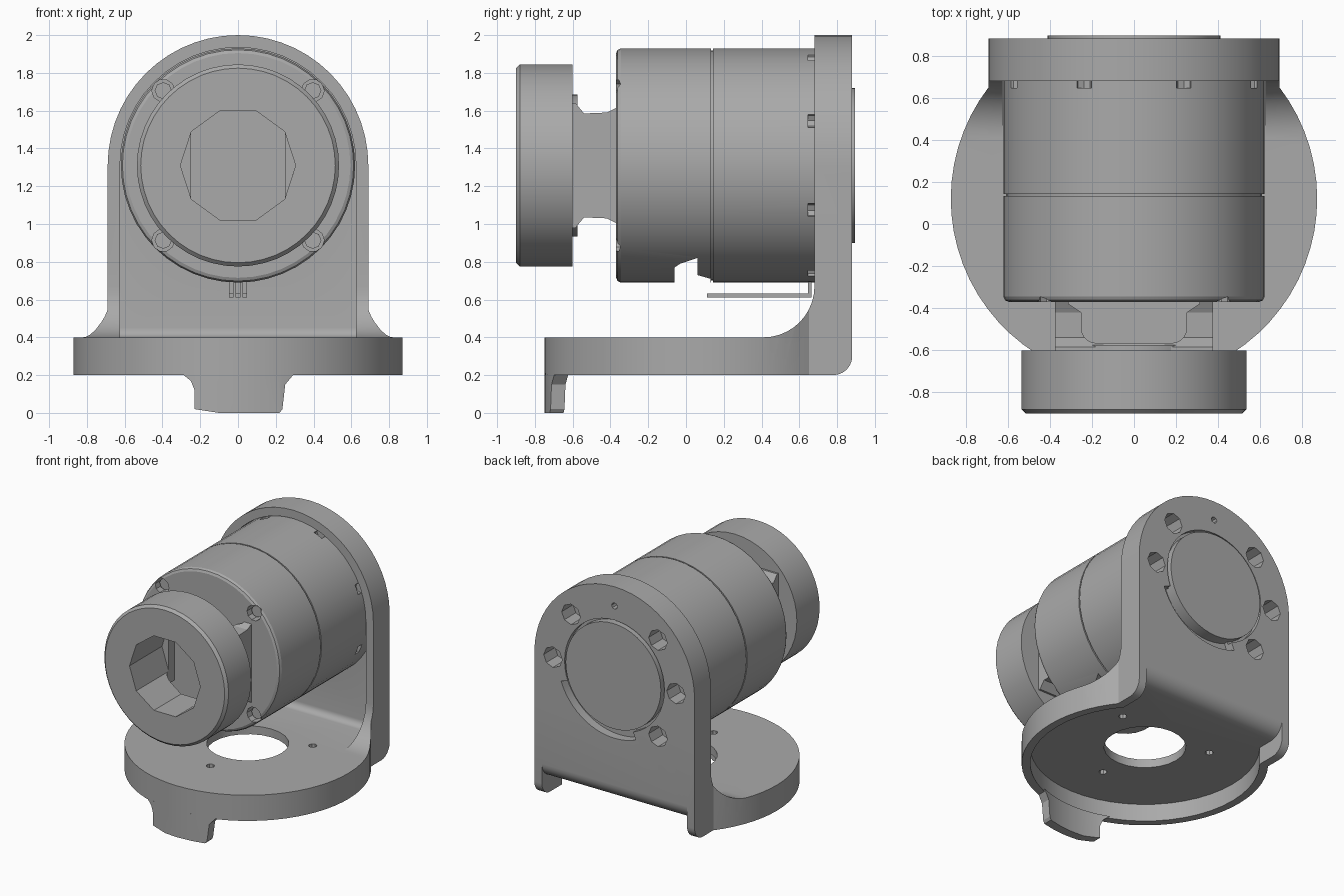
import bpy, bmesh, math

if "Cube" in bpy.data.objects:
    bpy.data.objects.remove(bpy.data.objects["Cube"])

AXIS_Z = 1.31      # height of the motor axis
BASE_Y = 0.12      # centre of the round base
WALL_Y = 0.81      # inner face of the thin back wall

grey = bpy.data.materials.new("plain grey")
grey.use_nodes = True
grey.diffuse_color = (0.4, 0.4, 0.4, 1)
grey.node_tree.nodes["Principled BSDF"].inputs["Base Color"].default_value = (0.4, 0.4, 0.4, 1)


def finish(name, bm):
    bmesh.ops.recalc_face_normals(bm, faces=bm.faces)
    mesh = bpy.data.meshes.new(name)
    bm.to_mesh(mesh)
    bm.free()
    obj = bpy.data.objects.new(name, mesh)
    mesh.materials.append(grey)
    bpy.context.collection.objects.link(obj)
    return obj


def prism(name, pts, axis, a, b):
    """Extrude a 2D outline along an axis from a to b."""
    place = {"x": lambda p, t: (t, p[0], p[1]),
             "y": lambda p, t: (p[0], t, p[1]),
             "z": lambda p, t: (p[0], p[1], t)}[axis]
    bm = bmesh.new()
    low = [bm.verts.new(place(p, a)) for p in pts]
    high = [bm.verts.new(place(p, b)) for p in pts]
    bm.faces.new(low)
    bm.faces.new(high)
    n = len(pts)
    for i in range(n):
        j = (i + 1) % n
        bm.faces.new((low[i], low[j], high[j], high[i]))
    return finish(name, bm)


def arc(cx, cy, r, start, end, n):
    return [(cx + r * math.cos(math.radians(start + (end - start) * i / n)),
             cy + r * math.sin(math.radians(start + (end - start) * i / n)))
            for i in range(n + 1)]


def circle(cx, cy, r, n=48):
    return arc(cx, cy, r, 0, 360, n)[:-1]


def lathe(name, profile, n=48):
    """Turn a (y, radius) profile around the motor axis."""
    bm = bmesh.new()
    verts = [bm.verts.new((r, y, AXIS_Z)) for y, r in profile]
    edges = [bm.edges.new(p) for p in zip(verts, verts[1:])]
    bmesh.ops.spin(bm, geom=verts + edges, cent=(0, 0, AXIS_Z), axis=(0, 1, 0),
                   angle=2 * math.pi, steps=n, use_merge=True)
    bmesh.ops.remove_doubles(bm, verts=bm.verts, dist=1e-5)
    return finish(name, bm)


def boolean(obj, tool, op="DIFFERENCE"):
    mod = obj.modifiers.new("cut", "BOOLEAN")
    mod.operation, mod.solver, mod.object = op, "EXACT", tool
    bpy.context.view_layer.objects.active = obj
    bpy.ops.object.modifier_apply(modifier=mod.name)
    bpy.data.objects.remove(tool)


def polar(r, degrees):
    a = math.radians(degrees)
    return r * math.cos(a), AXIS_Z + r * math.sin(a)


# Bracket: L section, trimmed to the round plan and the arched top
section = ([(-0.8, 0.2)] + arc(0.78, 0.3, 0.1, -90, 0, 6) + [(0.88, 2.1), (0.68, 2.1)]
           + arc(0.41, 0.67, 0.27, 0, -90, 10) + [(-0.8, 0.4)])
bracket = prism("bracket", section, "x", -1, 1)
edge = math.degrees(math.acos(0.69 / 0.87))
plan = arc(0, BASE_Y, 0.87, 180 - edge, 360 + edge, 48) + [(0.69, 1), (-0.69, 1)]
boolean(bracket, prism("plan", plan, "z", -0.1, 2.2), "INTERSECT")
arch = arc(0, AXIS_Z, 0.69, 0, 180, 28) + [(-0.69, 0.9), (-1, 0.9), (-1, 0), (1, 0), (1, 0.9), (0.69, 0.9)]
boolean(bracket, prism("arch", arch, "y", -1.2, 1.2), "INTERSECT")

# Inner recess between the side ribs, with a small corner fillet
inner = [(0.3, 0.4)] + arc(WALL_Y - 0.05, 0.45, 0.05, -90, 0, 6) + [(WALL_Y, AXIS_Z), (0.3, AXIS_Z)]
boolean(bracket, prism("inner_recess", inner, "x", -0.625, 0.625))
boolean(bracket, prism("inner_round", circle(0, AXIS_Z, 0.625), "y", 0.3, WALL_Y))

# Deep pocket under the thin base, open to the back with a rounded bend
boolean(bracket, prism("pocket", circle(0, BASE_Y, 0.81), "z", 0.1, 0.335))
bend = [(0.2, 0.1), (0.2, 0.335)] + arc(0.76, 0.455, 0.12, -90, 0, 8) + [(0.95, 0.455), (0.95, 0.1)]
boolean(bracket, prism("pocket_back", bend, "x", -0.625, 0.625))

# Base holes
boolean(bracket, prism("hole", circle(0, BASE_Y, 0.29, 24), "z", 0, 0.6))
for a in (30, 150, 270):
    x, z = polar(0.46, a)
    boolean(bracket, prism("hole", circle(x, BASE_Y + z - AXIS_Z, 0.03, 8), "z", 0, 0.6))

# Motor body with a seam groove
body = lathe("motor_body", [(-0.37, 0), (-0.37, 0.595), (-0.362, 0.612), (-0.345, 0.62),
                            (0.132, 0.62), (0.132, 0.608), (0.142, 0.608), (0.142, 0.62),
                            (WALL_Y, 0.62), (WALL_Y, 0)])
boolean(body, prism("notch", [(-0.06, 0.6), (-0.06, 0.77), (-0.03, 0.79), (0.06, 0.82),
                              (0.06, 0.73), (0.13, 0.71), (0.13, 0.6)], "x", -0.5, 0.5))
for a in (45, 135, 225, 315):
    spot = polar(0.56, a)
    boolean(body, prism("screw_pocket", circle(*spot, 0.06, 10), "y", -0.5, -0.29))
    prism("front_screw", circle(*spot, 0.045, 8), "y", -0.335, -0.28)
for k in range(8):
    boolean(body, prism("rear_notch", circle(*polar(0.62, 22.5 + 45 * k), 0.04, 8), "y", 0.645, 0.69))

# Screw recesses, pin hole, cover seat and curved slot in the back wall
for a in (0, 45, 135, 180, 225):
    for part in (bracket, body):
        boolean(part, prism("recess", circle(*polar(0.53, a), 0.08, 8), "y", 0.74, 1))
boolean(bracket, prism("pin_hole", circle(*polar(0.54, 90), 0.025, 8), "y", 0.78, 1))
boolean(bracket, prism("cover_seat", circle(0, AXIS_Z, 0.43), "y", 0.84, 1))
slot = arc(0, AXIS_Z, 0.49, -112, -20, 16) + arc(0, AXIS_Z, 0.38, -20, -112, 16)
boolean(bracket, prism("slot", slot, "y", 0.75, 1))

# Locating tab hanging from the front of the rim
tab = prism("front_tab", [(-0.23, 0.02), (-0.1, 0), (0.22, 0), (0.235, 0.02), (0.25, 0.15),
                          (0.3, 0.21), (-0.3, 0.21), (-0.25, 0.17), (-0.23, 0.12)], "y", -0.9, -0.4)
boolean(tab, prism("tab_outer", circle(0, BASE_Y, 0.87), "z", -0.1, 0.5), "INTERSECT")
boolean(tab, prism("tab_inner", circle(0, BASE_Y, 0.80), "z", -0.2, 0.6))

# Back cover disc
cover = lathe("back_cover", [(0.8, 0), (0.8, 0.41), (0.895, 0.41), (0.895, 0)])

# Neck between body and knob: waisted block with a rounded vertical slot and a bore
upper = [(-0.36, 0.31), (-0.42, 0.28), (-0.54, 0.275), (-0.585, 0.33), (-0.61, 0.33)]
side = [(y, AXIS_Z + h) for y, h in upper] + [(y, AXIS_Z - h) for y, h in reversed(upper)]
neck = prism("neck", side, "x", -0.375, 0.375)
opening = ([(0.31, -0.3), (0.31, -0.38), (0.25, -0.42)] + arc(0.18, -0.495, 0.07, 0, -90, 5)
           + arc(-0.18, -0.495, 0.07, -90, -180, 5) + [(-0.25, -0.42), (-0.31, -0.38), (-0.31, -0.3)])
boolean(neck, prism("neck_slot", opening, "z", 0.8, 1.8))
flange = lathe("flange", [(-0.61, 0), (-0.61, 0.375), (-0.575, 0.375), (-0.575, 0)], 36)

# Knob ring
knob = lathe("knob", [(-0.6, 0), (-0.6, 0.535), (-0.88, 0.535), (-0.9, 0.515), (-0.9, 0)])

# Faceted bore through knob, flange and neck
for part in (knob, flange, neck):
    boolean(part, prism("bore", circle(0, AXIS_Z, 0.305, 10), "y", -1, -0.5))

# Thin leads running under the body and up into it
for i in (-1, 0, 1):
    x = i * 0.035
    prism("lead", [(0.11, 0.612), (0.665, 0.612), (0.665, 0.71), (0.645, 0.71), (0.645, 0.632), (0.11, 0.632)],
          "x", x - 0.012, x + 0.012)

# Smooth the turned parts while keeping edges sharp
bpy.ops.object.select_all(action="DESELECT")
for obj in (bracket, body, knob, cover, flange, tab):
    obj.select_set(True)
bpy.context.view_layer.objects.active = body
bpy.ops.object.shade_smooth_by_angle(angle=math.radians(25))
bpy.ops.object.select_all(action="DESELECT")
